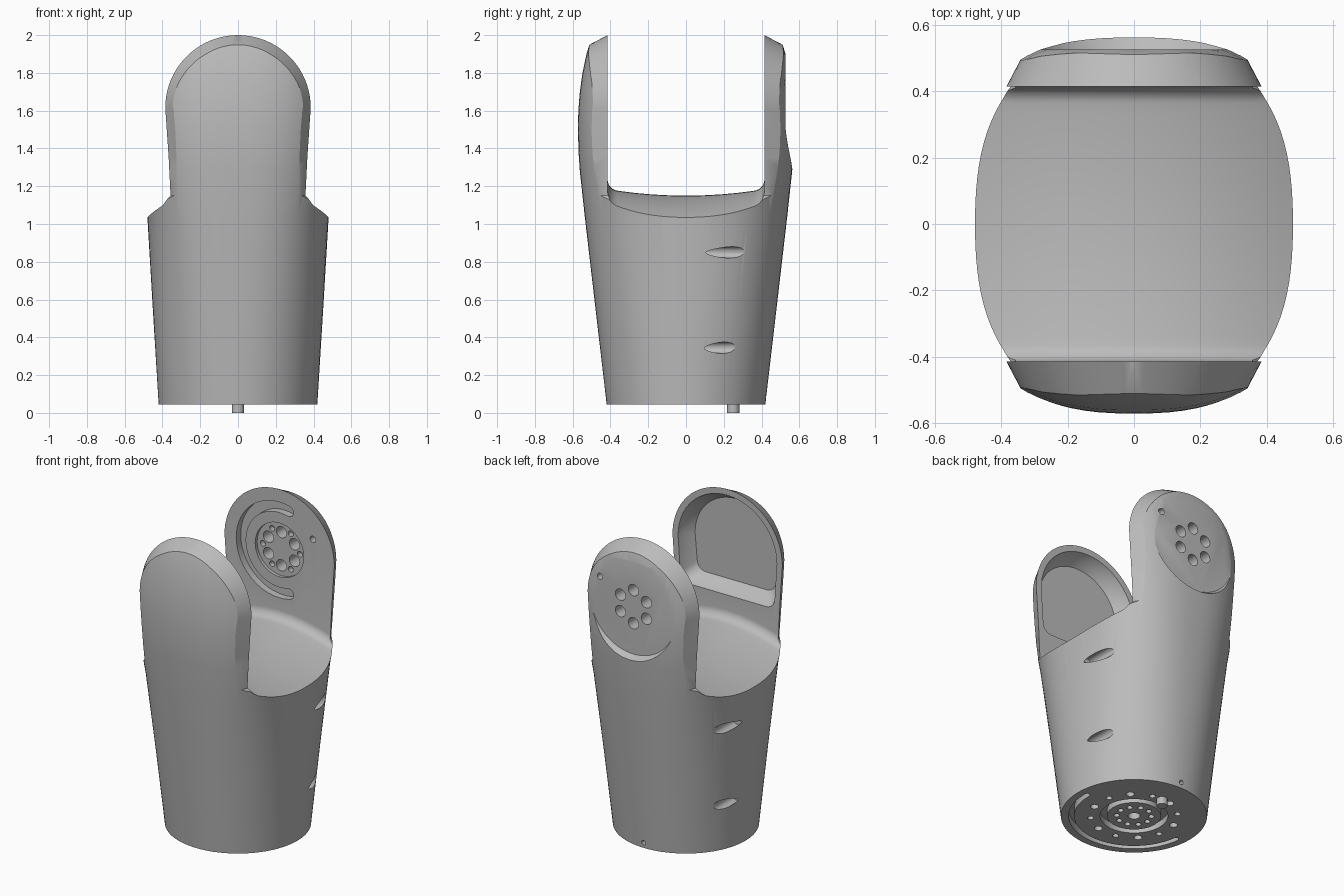
import bpy, bmesh, math
from math import sin, cos, pi, radians, sqrt

cube = bpy.data.objects.get("Cube")
if cube:
    bpy.data.objects.remove(cube, do_unlink=True)

grey = bpy.data.materials.new("plain grey")
grey.use_nodes = True
grey.diffuse_color = (0.5, 0.5, 0.5, 1)
grey.node_tree.nodes["Principled BSDF"].inputs["Base Color"].default_value = (0.5, 0.5, 0.5, 1)

BASE, AXIS, INNER = 0.045, 1.615, 0.415   # underside, joint height, inner arm face
SEG = 96


def to_object(name, bm):
    bmesh.ops.recalc_face_normals(bm, faces=bm.faces[:])
    mesh = bpy.data.meshes.new(name)
    bm.to_mesh(mesh)
    bm.free()
    mesh.materials.append(grey)
    obj = bpy.data.objects.new(name, mesh)
    bpy.context.scene.collection.objects.link(obj)
    return obj


def loft(name, sections, closed=False):
    """Skin a list of equal-length loops and cap or join the ends."""
    bm = bmesh.new()
    loops = [[bm.verts.new(p) for p in s] for s in sections]
    pairs = list(zip(loops, loops[1:]))
    if closed:
        pairs.append((loops[-1], loops[0]))
    for a, b in pairs:
        for i in range(len(a)):
            j = (i + 1) % len(a)
            bm.faces.new((a[i], a[j], b[j], b[i]))
    if not closed:
        bm.faces.new(loops[0])
        bm.faces.new(loops[-1])
    return to_object(name, bm)


def rod(name, centre, axis, start, end, r0, r1=None, n=32):
    """Round bar along y or z, between two positions on that axis."""
    secs = []
    for t, r in ((start, r0), (end, r0 if r1 is None else r1)):
        ring = [(centre[0] + r * cos(2 * pi * i / n), centre[1] + r * sin(2 * pi * i / n)) for i in range(n)]
        secs.append([(u, t, v) if axis == "y" else (u, v, t) for u, v in ring])
    return loft(name, secs)


def arc_slot(name, centre, axis, start, end, radius, half, a0, a1, n=40):
    """Curved slot with round ends."""
    loop = []
    for i in range(n + 1):
        a = a0 + (a1 - a0) * i / n
        loop.append(((radius + half) * cos(a), (radius + half) * sin(a)))
    for k in range(1, 8):
        t = a1 + pi * k / 8
        loop.append((radius * cos(a1) + half * cos(t), radius * sin(a1) + half * sin(t)))
    for i in range(n, -1, -1):
        a = a0 + (a1 - a0) * i / n
        loop.append(((radius - half) * cos(a), (radius - half) * sin(a)))
    for k in range(1, 8):
        t = a0 + pi + pi * k / 8
        loop.append((radius * cos(a0) + half * cos(t), radius * sin(a0) + half * sin(t)))
    loop = [(centre[0] + u, centre[1] + v) for u, v in loop]
    return loft(name, [[(u, t, v) if axis == "y" else (u, v, t) for u, v in loop] for t in (start, end)])


def ring_bar(name, start, end, r_in, r_out):
    prof = [(r_in, start), (r_out, start), (r_out, end), (r_in, end)]
    return loft(name, [[(r * cos(a), r * sin(a), z) for r, z in prof]
                       for a in (2 * pi * i / 64 for i in range(64))], closed=True)


def carve(target, cutter, operation="DIFFERENCE"):
    cutter.hide_render = True
    mod = target.modifiers.new("cut", "BOOLEAN")
    mod.operation, mod.solver, mod.object = operation, "EXACT", cutter
    bpy.ops.object.select_all(action="DESELECT")
    bpy.context.view_layer.objects.active = target
    target.select_set(True)
    bpy.ops.object.modifier_apply(modifier=mod.name)
    bpy.data.objects.remove(cutter, do_unlink=True)


# Outer shell: height, half width, half depth, roundness exponent
PROFILE = [(BASE, .42, .42, 2), (.55, .451, .479, 2.2), (1.04, .48, .536, 2.45),
           (1.28, .52, .562, 2.5), (1.38, .535, .569, 2.5), (1.5, .55, .572, 2.5),
           (1.6, .56, .57, 2.5), (1.7, .56, .562, 2.5), (1.8, .56, .548, 2.5),
           (1.9, .56, .527, 2.5), (2.02, .56, .49, 2.5)]


def at_height(z):
    for p, q in zip(PROFILE, PROFILE[1:]):
        if z <= q[0]:
            t = (z - p[0]) / (q[0] - p[0])
            return [u + (v - u) * t for u, v in zip(p, q)]


def shell_ring(z, a, b, n):
    def power(c):
        return math.copysign(abs(c) ** (2 / n), c)
    return [(a * power(cos(2 * pi * i / SEG)), b * power(sin(2 * pi * i / SEG)), z) for i in range(SEG)]


body = loft("arm_body", [shell_ring(*p) for p in PROFILE])


# Two rounded arms with bevelled edges
def arm_outline(y, inset):
    r = 0.385 - inset
    half = [(.8, -.1), (.8, 1.12), (.385 - inset, 1.12), (.357 - inset, 1.15), (.367 - inset, 1.35)]
    arc = [(r * cos(pi * i / 40), AXIS + r * sin(pi * i / 40)) for i in range(41)]
    return [(x, y, z) for x, z in half + arc + [(-x, z) for x, z in reversed(half)]]


carve(body, loft("arm_trim", [arm_outline(y, d) for y, d in
                              ((-.62, .108), (-INNER, 0), (INNER, 0), (.62, .108))]), "INTERSECT")


# Channel between the arms, with a saddle floor and filleted ends
def floor_height(x, y):
    d = max(0, abs(y) - (INNER - .05))
    return 1.15 + .2 * y * y - .5 * x * x + .05 - sqrt(max(0, .0025 - d * d))


ys = [INNER - .05 + .05 * sin(pi / 2 * i / 8) for i in range(9)] + [.33, .27, .2, .12, .05]
ys = sorted([-y for y in ys] + ys)
sections = []
for i in range(33):
    x = -.64 + .04 * i
    sections.append([(x, y, floor_height(x, y)) for y in ys] + [(x, INNER, 2.2), (x, -INNER, 2.2)])
carve(body, loft("channel", sections))


# Hollow pocket inside the front arm
def pocket(y, inset):
    r, low, c = .385 - inset, 1.29 + inset, .06
    pts = [(r * cos(pi * i / 32), AXIS + r * sin(pi * i / 32)) for i in range(33)]
    w = r - .015
    left = [(-w + c - c * cos(pi / 2 * i / 6), low + c - c * sin(pi / 2 * i / 6)) for i in range(7)]
    return [(x, y, z) for x, z in pts + left + [(-x, z) for x, z in reversed(left)]]


carve(body, loft("front_pocket", [pocket(-.39, .03), pocket(-.46, .055), pocket(-.505, .095)]))

# Flat round seat on the outside of the back arm
carve(body, rod("back_seat", (0, AXIS), "y", .527, .62, .3, .36, 64))

# Joint details on the back arm: curved slot, shallow disc, bolt holes
carve(body, arc_slot("joint_slot", (0, AXIS), "y", .39, .46, .27, .033, radians(76), radians(284)))
carve(body, rod("joint_disc", (0, AXIS), "y", .39, .435, .17, n=64))
for i in range(6):
    a = radians(90 + 60 * i)
    carve(body, rod("bolt_hole", (.105 * cos(a), AXIS + .105 * sin(a)), "y", .38, .6, .036, n=24))
    a += radians(30)
    carve(body, rod("pin_hole", (.13 * cos(a), AXIS + .13 * sin(a)), "y", .38, .47, .018, n=16))
carve(body, rod("locating_hole", (.235, AXIS + .13), "y", .38, .6, .02, n=20))

# Side access bores, running forward from the flanks
for z, y in ((.85, .24), (.345, .2)):
    _, a, b, n = at_height(z)
    x = a * (1 - (y / b) ** n) ** (1 / n)
    for side in (-1, 1):
        carve(body, rod("side_bore", (side * x, z), "y", y - .14, .56, .03))

# Underside: ring groove, curved groove, bolt circles and rear notch
carve(body, ring_bar("ring_groove", 0, BASE + .04, .155, .195))
carve(body, arc_slot("base_slot", (0, 0), "z", 0, BASE + .05, .36, .016, radians(-172), radians(2)))
carve(body, rod("centre_hole", (0, 0), "z", 0, BASE + .06, .035))
for i in range(10):
    a = 2 * pi * i / 10
    carve(body, rod("inner_hole", (.1 * cos(a), .1 * sin(a)), "z", 0, BASE + .05, .017, n=16))
for i in range(12):
    a = 2 * pi * (i + .5) / 12
    carve(body, rod("outer_hole", (.25 * cos(a), .25 * sin(a)), "z", 0, BASE + .05, .024 if i % 2 else .018, n=16))
carve(body, rod("rear_notch", (0, BASE + .035), "y", .38, .5, .014, n=16))

# Locating peg below the base
peg = rod("locating_peg", (0, .25), "z", 0, BASE + .01, .032)

for obj in (body, peg):
    bpy.ops.object.select_all(action="DESELECT")
    bpy.context.view_layer.objects.active = obj
    obj.select_set(True)
    bpy.ops.object.shade_smooth_by_angle(angle=radians(30))
